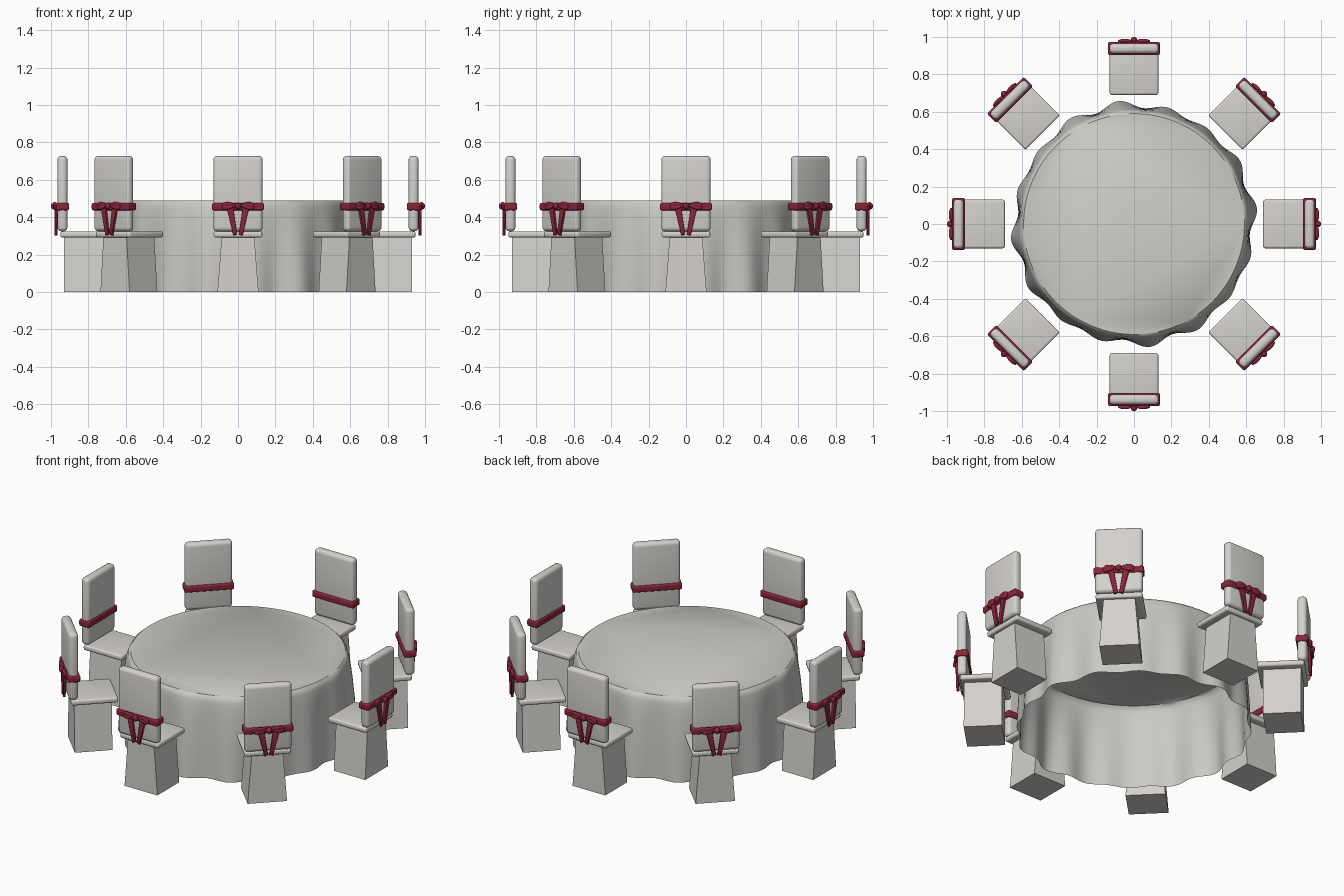
import bpy, bmesh
from math import sin, cos, pi, radians
from mathutils import Matrix, Vector

cube = bpy.data.objects.get("Cube")
if cube:
    bpy.data.objects.remove(cube, do_unlink=True)


def material(name, rgb):
    m = bpy.data.materials.new(name)
    m.use_nodes = True
    m.diffuse_color = (*rgb, 1)
    m.node_tree.nodes["Principled BSDF"].inputs["Base Color"].default_value = (*rgb, 1)
    return m


TABLE = material("table linen", (0.60, 0.585, 0.56))
CHAIR = material("chair linen", (0.66, 0.64, 0.61))
RED = material("burgundy satin", (0.25, 0.018, 0.042))


def finish(bm, name, mat, angle=40):
    """Turn a bmesh into a shaded mesh."""
    bmesh.ops.recalc_face_normals(bm, faces=bm.faces)
    me = bpy.data.meshes.new(name)
    bm.to_mesh(me)
    bm.free()
    me.materials.append(mat)
    if angle:
        me.shade_smooth()
        me.set_sharp_from_angle(angle=radians(angle))
    return me


def place(name, me, turn=0):
    ob = bpy.data.objects.new(name, me)
    ob.rotation_euler.z = turn
    bpy.context.collection.objects.link(ob)
    return ob


def box(name, mat, lo, hi, bevel=0, taper=1):
    """Box between two corners, with rounded edges or a narrower top."""
    lo, hi = Vector(lo), Vector(hi)
    bm = bmesh.new()
    bmesh.ops.create_cube(bm, size=1)
    for v in bm.verts:
        if v.co.z > 0:
            v.co.x *= taper
        v.co = (lo + hi) / 2 + v.co * (hi - lo)
    if bevel:
        bmesh.ops.bevel(bm, geom=bm.edges[:], offset=bevel, segments=4,
                        profile=0.5, affect='EDGES')
    return finish(bm, name, mat, 40 if bevel else 0)


# Tablecloth: flat round top with an open, rippling skirt
TOP_R, TOP_Z, N, ROWS = 0.59, 0.49, 192, 14
bm = bmesh.new()
rings = []
for j in range(ROWS + 1):
    t = j / ROWS
    ring = []
    for i in range(N):
        a = 2 * pi * i / N
        ripple = 0.014 * cos(16 * a - 2.1) + 0.007 * cos(12 * a - 1.2) + 0.004 * sin(4 * a)
        r = TOP_R + 0.05 * t ** 0.5 + ripple * t
        ring.append(bm.verts.new((r * cos(a), r * sin(a), TOP_Z * (1 - t ** 1.4))))
    rings.append(ring)
for upper, lower in zip(rings, rings[1:]):
    for i in range(N):
        k = (i + 1) % N
        bm.faces.new((upper[i], lower[i], lower[k], upper[k]))
bm.faces.new(rings[0])
place("tablecloth", finish(bm, "tablecloth", TABLE))

# Chair cover pieces, made once for the front chair
parts = {
    "chair_skirt": box("chair_skirt", CHAIR, (-0.11, -0.93, 0), (0.11, -0.72, 0.30), taper=0.79),
    "chair_seat": box("chair_seat", CHAIR, (-0.13, -0.95, 0.292), (0.13, -0.69, 0.325), 0.012),
    "chair_back": box("chair_back", CHAIR, (-0.132, -0.965, 0.325), (0.132, -0.912, 0.728), 0.021),
    "sash_band": box("sash_band", RED, (-0.139, -0.973, 0.437), (0.139, -0.903, 0.477), 0.01),
}

# Bow loops, flaring away from the knot, with a pinched fold
bm = bmesh.new()
for side in (-1, 1):
    new = bmesh.ops.create_uvsphere(bm, u_segments=20, v_segments=12, radius=1)["verts"]
    for v in new:
        x, y, z = v.co
        flare = 0.65 + 0.35 * x
        fold = 1 - 0.35 * cos(z * pi) * (y < 0)
        v.co = (side * (0.047 + 0.04 * x),
                -0.979 + 0.014 * y * fold * (0.7 + 0.3 * flare),
                0.462 + 0.029 * z * flare - 0.004 * x)
# Knot
bmesh.ops.create_uvsphere(bm, u_segments=16, v_segments=10, radius=1,
                          matrix=Matrix.Translation((0, -0.984, 0.46))
                          @ Matrix.Diagonal((0.017, 0.016, 0.018, 1)))
parts["sash_bow"] = finish(bm, "sash_bow", RED, 60)

# Ribbon tails, meeting in a V
bm = bmesh.new()
for side in (-1, 1):
    outline = ((0.025, 0.45), (0.06, 0.45), (0.024, 0.30), (0.004, 0.31))
    back, front = [[bm.verts.new((side * x, y, z)) for x, z in outline]
                   for y in (-0.966, -0.98)]
    bm.faces.new(back)
    bm.faces.new(front)
    for i in range(4):
        k = (i + 1) % 4
        bm.faces.new((back[i], back[k], front[k], front[i]))
bmesh.ops.recalc_face_normals(bm, faces=bm.faces)
bmesh.ops.bevel(bm, geom=bm.edges[:], offset=0.003, segments=2, profile=0.5, affect='EDGES')
parts["sash_tails"] = finish(bm, "sash_tails", RED)

# Eight chairs around the table
places = ("front", "front_left", "left", "back_left", "back", "back_right", "right", "front_right")
for k, where in enumerate(places):
    for name, me in parts.items():
        place(f"{where}_{name}", me, k * pi / 4)
